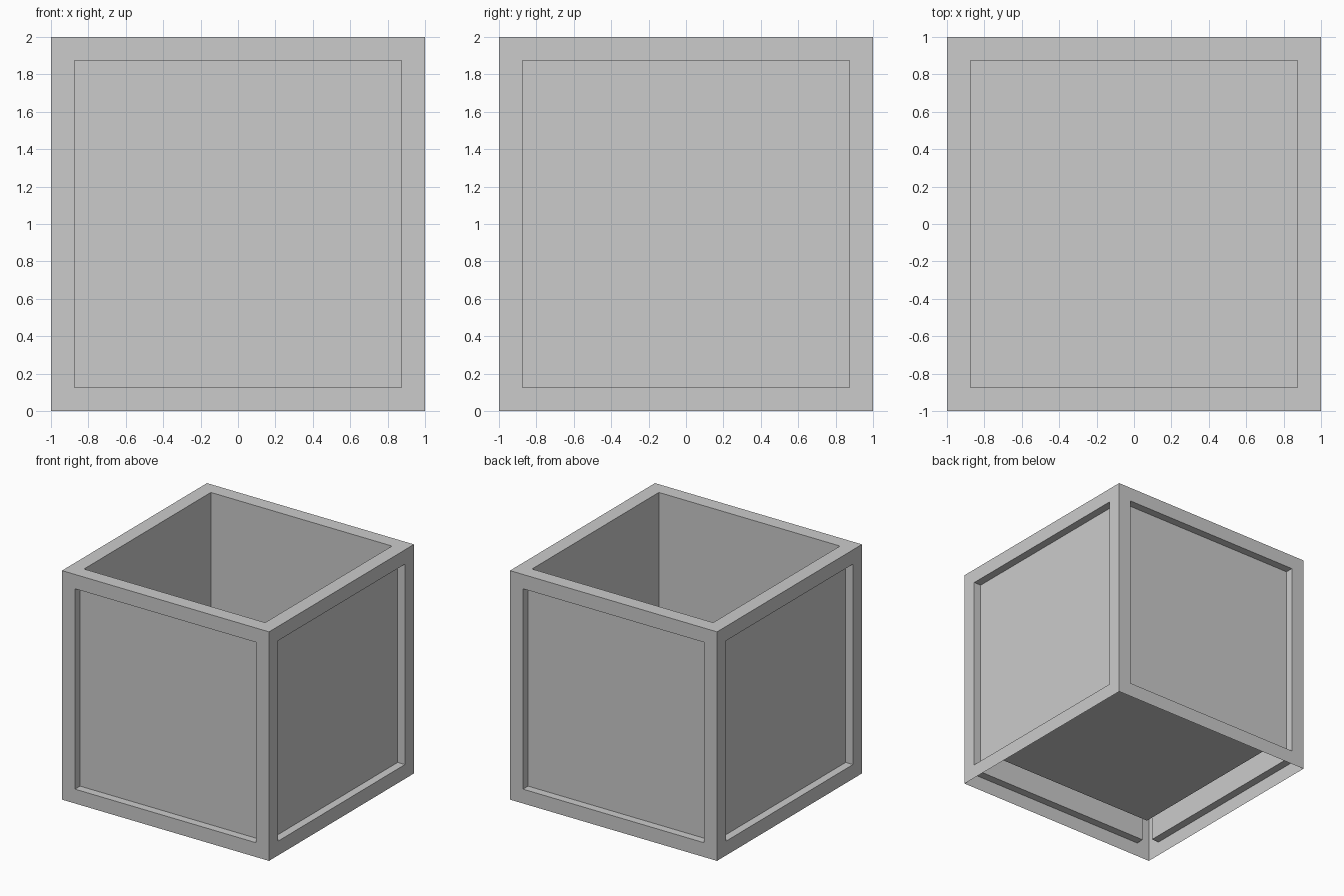
import bpy
import bmesh

WIDTH = 0.125        # frame width on every face
PANEL_DEPTH = 0.07   # how far the side panels sit back
WELL_DEPTH = 1.715   # depth of the open well in the top

old = bpy.data.objects.get("Cube")
if old:
    bpy.data.objects.remove(old, do_unlink=True)

# Plain grey for the whole box
GREY = (0.6, 0.6, 0.6, 1.0)
grey = bpy.data.materials.new("plain grey")
grey.use_nodes = True
grey.diffuse_color = GREY
grey.node_tree.nodes["Principled BSDF"].inputs["Base Color"].default_value = GREY


def recess(bm, face, depth):
    """Inset a border into a face, then push the middle straight inwards."""
    bmesh.ops.inset_individual(bm, faces=[face], thickness=WIDTH, use_even_offset=True)
    inward = -face.normal.copy() * depth
    pushed = bmesh.ops.extrude_discrete_faces(bm, faces=[face])["faces"]
    bmesh.ops.translate(bm, verts=pushed[0].verts, vec=inward)


# Thin shell, open underneath
bm = bmesh.new()
bmesh.ops.create_cube(bm, size=2)
bmesh.ops.translate(bm, verts=bm.verts, vec=(0, 0, 1))
bm.normal_update()
bottom = [f for f in bm.faces if f.normal.z < -0.5]
bmesh.ops.delete(bm, geom=bottom, context="FACES_ONLY")

# Shallow panels on the four sides, a deep well in the top
for face in list(bm.faces):
    recess(bm, face, WELL_DEPTH if face.normal.z > 0.5 else PANEL_DEPTH)

mesh = bpy.data.meshes.new("open_box")
bm.to_mesh(mesh)
bm.free()
mesh.materials.append(grey)
box = bpy.data.objects.new("open_box", mesh)
bpy.context.collection.objects.link(box)
